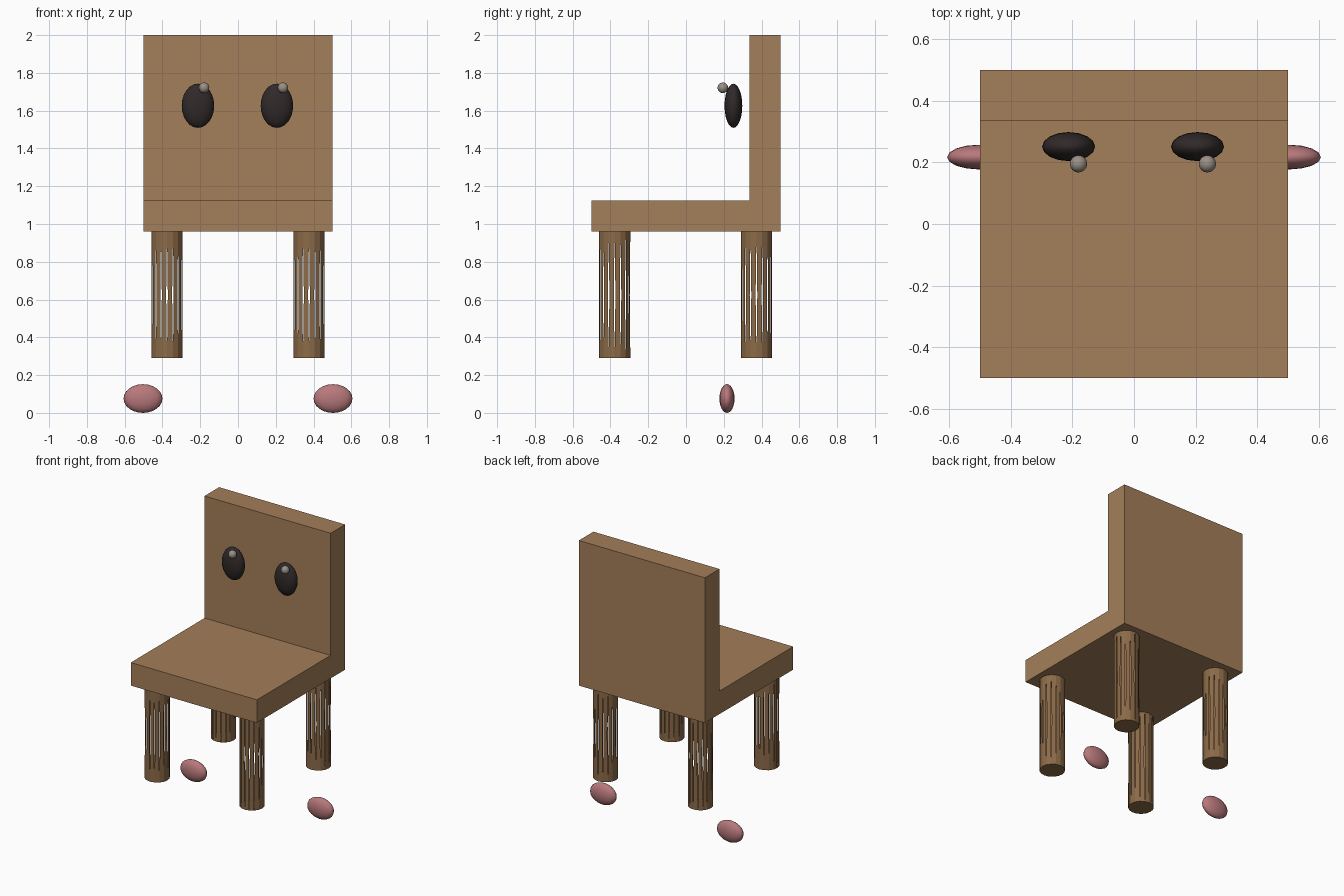
import bpy, bmesh
from math import sin, cos, pi, radians
from mathutils import Vector

if "Cube" in bpy.data.objects:
    bpy.data.objects.remove(bpy.data.objects["Cube"])


def material(name, color):
    m = bpy.data.materials.new(name)
    m.diffuse_color = (*color, 1)
    m.use_nodes = True
    m.node_tree.nodes["Principled BSDF"].inputs["Base Color"].default_value = m.diffuse_color
    return m


WOOD = material("wood", (0.37, 0.21, 0.10))
BARK = material("dark wood", (0.26, 0.145, 0.065))
BLACK = material("black", (0.03, 0.022, 0.022))
PINK = material("pink", (0.48, 0.19, 0.20))
GREY = material("grey", (0.32, 0.28, 0.24))


def finish(bm, name, mat):
    mesh = bpy.data.meshes.new(name)
    bm.normal_update()
    bm.to_mesh(mesh)
    bm.free()
    mesh.materials.append(mat)
    ob = bpy.data.objects.new(name, mesh)
    bpy.context.collection.objects.link(ob)
    return ob


def ellipsoid(name, center, radii, mat, segments=16, rings=12):
    bpy.ops.mesh.primitive_uv_sphere_add(segments=segments, ring_count=rings, radius=1, location=center)
    ob = bpy.context.object
    ob.name = name
    ob.scale = radii
    bpy.ops.object.transform_apply(location=False, rotation=False, scale=True)
    ob.data.materials.append(mat)
    bpy.ops.object.shade_smooth_by_angle(angle=radians(60))


def slatted_leg(name, x, y, z0=0.29, z1=0.96, r=0.083, sides=16, pinch=0.14):
    """Hollow post of flat slats, each narrowed at mid height to leave thin slits."""
    bm = bmesh.new()
    ring = [Vector((x + r * cos(2 * pi * i / sides), y + r * sin(2 * pi * i / sides), 0))
            for i in range(sides)]
    low = [bm.verts.new(p + Vector((0, 0, z0))) for p in ring]
    top = [bm.verts.new(p + Vector((0, 0, z1))) for p in ring]
    zm = Vector((0, 0, (z0 + z1) / 2))
    for i in range(sides):
        j = (i + 1) % sides
        a = bm.verts.new(ring[i].lerp(ring[j], pinch) + zm)
        b = bm.verts.new(ring[j].lerp(ring[i], pinch) + zm)
        bm.faces.new((low[i], low[j], b, a))
        bm.faces.new((a, b, top[j], top[i]))
    bm.faces.new(low[::-1])
    bm.faces.new(top)
    finish(bm, name, BARK)


# Seat and backrest: one L profile extruded across x
profile = [(-0.5, 0.96), (0.5, 0.96), (0.5, 2.0), (0.335, 2.0), (0.335, 1.125), (-0.5, 1.125)]
bm = bmesh.new()
face = bm.faces.new([bm.verts.new((-0.5, y, z)) for y, z in profile])
ext = bmesh.ops.extrude_face_region(bm, geom=[face])
bmesh.ops.translate(bm, vec=(1, 0, 0), verts=[v for v in ext["geom"] if isinstance(v, bmesh.types.BMVert)])
bmesh.ops.recalc_face_normals(bm, faces=bm.faces)
finish(bm, "seat_and_backrest", WOOD)

for side, s in (("left", -1), ("right", 1)):
    # Legs
    slatted_leg(f"front_{side}_leg", s * 0.376, -0.378)
    slatted_leg(f"back_{side}_leg", s * 0.376, 0.373)
    # Eyes, each with a glint shifted to the same inner-right side
    ex = -0.003 + s * 0.209
    ellipsoid(f"{side}_eye", (ex, 0.251, 1.626), (0.086, 0.047, 0.117), BLACK)
    ellipsoid(f"{side}_eye_glint", (ex + 0.032, 0.195, 1.721), (0.028, 0.028, 0.028), GREY)
    # Pink pads near the ground
    ellipsoid(f"{side}_pink_pad", (s * 0.503, 0.217, 0.076), (0.103, 0.04, 0.076), PINK)
